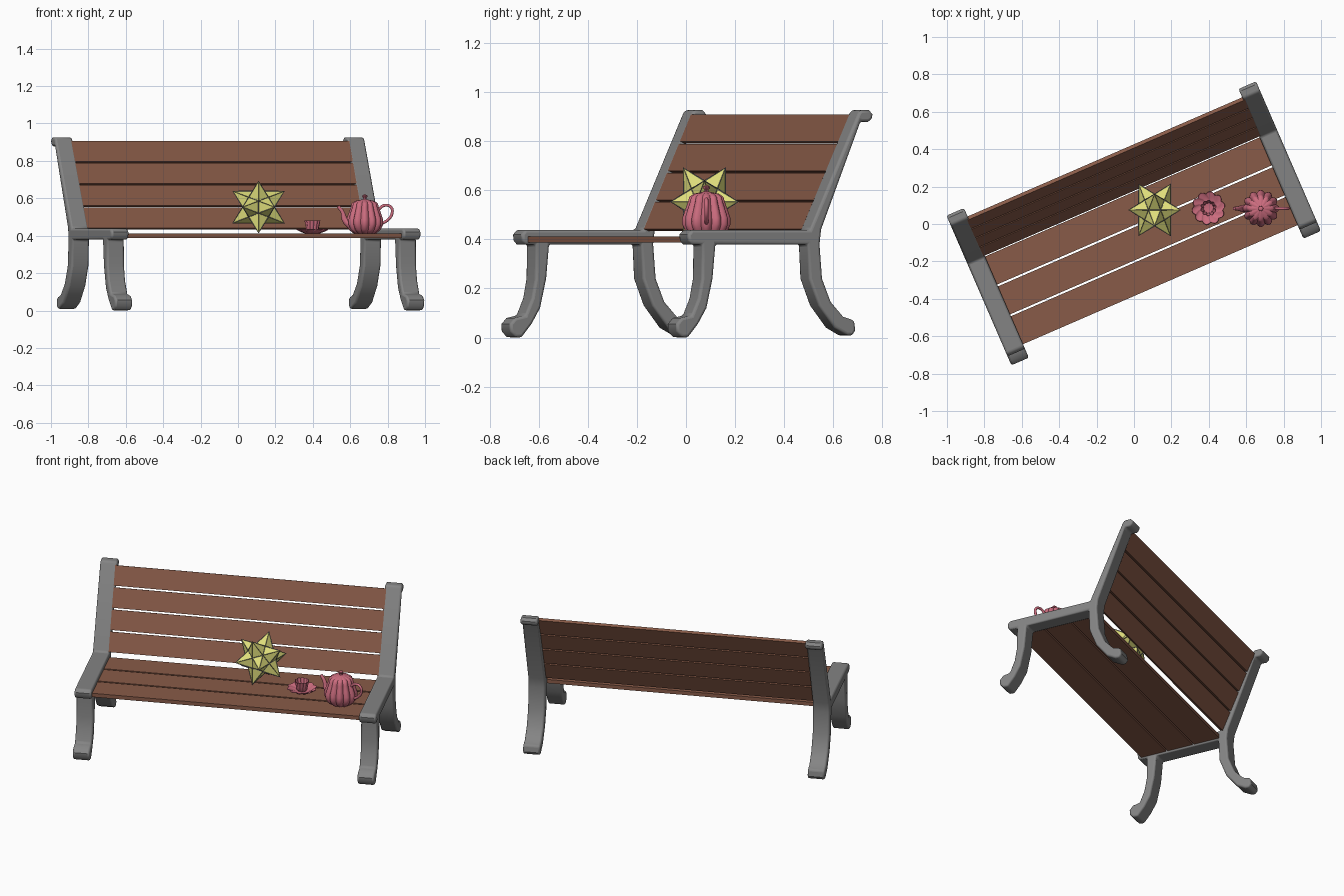
import bpy
import bmesh
from math import sin, cos, pi, radians, atan2, hypot
from mathutils import Matrix, Vector

cube = bpy.data.objects.get("Cube")
if cube:
    bpy.data.objects.remove(cube, do_unlink=True)


def material(name, rgb):
    mat = bpy.data.materials.new(name)
    mat.use_nodes = True
    colour = (*rgb, 1)
    mat.diffuse_color = colour
    mat.node_tree.nodes["Principled BSDF"].inputs["Base Color"].default_value = colour
    return mat


wood = material("brown wood", (.25, .105, .065))
iron = material("grey iron", (.23, .23, .23))
yellow = material("yellow paper", (.74, .73, .2))
wire = material("dark grey wire", (.16, .16, .18))
pink = material("pink china", (.6, .15, .21))

TURN = Matrix.Rotation(radians(23.45), 4, "Z")


def finish(name, bm, mat, matrix, smooth=None):
    """Turn a bmesh into a named object, optionally smooth below an angle."""
    bmesh.ops.recalc_face_normals(bm, faces=bm.faces[:])
    mesh = bpy.data.meshes.new(name)
    bm.to_mesh(mesh)
    bm.free()
    mesh.transform(matrix)
    mesh.materials.append(mat)
    if smooth:
        mesh.shade_smooth()
        mesh.set_sharp_from_angle(angle=radians(smooth))
    obj = bpy.data.objects.new(name, mesh)
    bpy.context.collection.objects.link(obj)
    return obj


def box(name, size, matrix, mat):
    bm = bmesh.new()
    bmesh.ops.create_cube(bm, size=1, matrix=Matrix.Diagonal((*size, 1)))
    return finish(name, bm, mat, matrix)


def extrude_outline(name, outline, x0, x1, mat):
    """Side outline of (y, z) points pushed along x."""
    bm = bmesh.new()
    face = bm.faces.new([bm.verts.new((x0, y, z)) for y, z in outline])
    result = bmesh.ops.extrude_face_region(bm, geom=[face])
    moved = [v for v in result["geom"] if isinstance(v, bmesh.types.BMVert)]
    bmesh.ops.translate(bm, verts=moved, vec=(x1 - x0, 0, 0))
    return finish(name, bm, mat, TURN, smooth=40)


def fluted_lathe(name, profile, place, lobes, depth, twist=0):
    """Lathe a (radius, z) profile with scalloped lobes around it."""
    bm = bmesh.new()
    count = lobes * 8
    rings = []
    for radius, z in profile:
        ring = []
        for i in range(count):
            a = 2 * pi * i / count
            r = radius * (1 - depth * (1 - abs(cos(a * lobes / 2))))
            b = a + twist * radius
            ring.append(bm.verts.new((r * cos(b), r * sin(b), z)))
        rings.append(ring)
    for low, high in zip(rings, rings[1:]):
        for i in range(count):
            j = (i + 1) % count
            bm.faces.new((low[i], low[j], high[j], high[i]))
    bmesh.ops.remove_doubles(bm, verts=bm.verts[:], dist=.0002)
    return finish(name, bm, pink, Matrix.Translation(place), smooth=50)


def tube(name, points, place):
    """Round tube through (x, z, radius) points."""
    curve = bpy.data.curves.new(name, "CURVE")
    curve.dimensions = "3D"
    curve.bevel_depth = 1
    curve.bevel_resolution = 3
    curve.use_fill_caps = True
    spline = curve.splines.new("BEZIER")
    spline.bezier_points.add(len(points) - 1)
    for p, (x, z, radius) in zip(spline.bezier_points, points):
        p.co = (x, 0, z)
        p.radius = radius
        p.handle_left_type = p.handle_right_type = "AUTO"
    curve.materials.append(pink)
    obj = bpy.data.objects.new(name, curve)
    obj.location = place
    bpy.context.collection.objects.link(obj)


# Bench end frames: seat rail, curled legs and leaning back post in one outline
rail_front = [(-.38, .42), (-.378, .395), (-.365, .38), (-.318, .38)]
front_leg = [(-.32, .24), (-.335, .16), (-.365, .09), (-.41, .08), (-.432, .055),
             (-.43, .025), (-.41, .003), (-.38, 0), (-.335, .055), (-.297, .12),
             (-.27, .24), (-.257, .38)]
back_leg = [(.15, .38), (.157, .24), (.2, .13), (.27, .04), (.325, .01), (.35, .008),
            (.364, .03), (.358, .07), (.31, .085), (.254, .146), (.216, .24), (.205, .38)]
back_post = [(.212, .44), (.387, .88), (.42, .878), (.438, .89), (.44, .91),
             (.425, .926), (.385, .926), (.376, .915), (.16, .438)]
frame_outline = rail_front + front_leg + back_leg + back_post + [(-.365, .438)]
for side, sign in (("left", 1), ("right", -1)):
    frame = extrude_outline(side + "_end_frame", frame_outline, sign * .8, sign * .902, iron)
    bevel = frame.modifiers.new("rounded rims", "BEVEL")
    bevel.width = .011
    bevel.segments = 3
    bevel.limit_method = "ANGLE"
    bevel.angle_limit = radians(50)

# Seat slats
for i in range(3):
    place = Matrix.Translation((0, -.272 + i * .174, .4))
    box(f"seat_slat_{i + 1}", (1.63, .163, .024), TURN @ place, wood)

# Back slats, leaning with the posts
low, high = Vector((0, .17, .433)), Vector((0, .384, .908))
run = high - low
lean = Matrix.Rotation(-atan2(run.y, run.z), 4, "X")
pitch = hypot(run.y, run.z) / 4
for i in range(4):
    place = Matrix.Translation(low.lerp(high, (i + .5) / 4))
    box(f"back_slat_{i + 1}", (1.63, .02, pitch - .01), TURN @ place @ lean, wood)

# Twelve-pointed star: spikes raised over a solid core
PHI = (1 + 5 ** .5) / 2
tips = []
for a in (-1, 1):
    for b in (-PHI, PHI):
        tips += [(a, b, 0), (b, 0, a), (0, a, b)]
hull = bmesh.new()
for tip in tips:
    hull.verts.new(tip)
bmesh.ops.convex_hull(hull, input=hull.verts[:])
star = bmesh.new()
for edge in hull.edges:
    valley = [f.calc_center_median() * .708 for f in edge.link_faces]
    for vert in edge.verts:
        star.faces.new([star.verts.new(p) for p in (vert.co, *valley)])
hull.free()
bmesh.ops.remove_doubles(star, verts=star.verts[:], dist=.001)
star_place = Matrix.Translation((.11, .075, .553)) @ Matrix.Scale(.085, 4)
edges = finish("star_edges", star.copy(), wire, star_place)
finish("star", star, yellow, star_place)
lines = edges.modifiers.new("edge wire", "WIREFRAME")
lines.thickness = .007
lines.use_even_offset = False

# Teapot
pot_place = (.678, .083, .412)
fluted_lathe("teapot_body", [
    (0, 0), (.06, 0), (.085, .02), (.099, .05), (.098, .075), (.086, .11),
    (.075, .14), (.07, .16), (.064, .165), (.05, .174), (.02, .18), (.009, .183),
    (.008, .19), (.014, .196), (.013, .204), (0, .21)], pot_place, 12, .14)
tube("teapot_spout", [(-.07, .04, .024), (-.105, .07, .017), (-.12, .115, .011),
                      (-.143, .145, .009)], pot_place)
tube("teapot_handle", [(.07, .125, .008), (.105, .15, .008), (.14, .14, .008),
                       (.145, .105, .008), (.12, .07, .008), (.085, .05, .008)], pot_place)

# Cup on a swirled saucer
cup_place = (.398, .085, .412)
fluted_lathe("saucer", [(0, 0), (.04, 0), (.065, .009), (.09, .022), (.088, .025),
                        (.062, .014), (.038, .006), (0, .006)], cup_place, 10, .14, 9)
fluted_lathe("cup", [(0, .006), (.025, .006), (.034, .02), (.037, .04), (.044, .07),
                     (.041, .07), (.034, .04), (.028, .018), (0, .014)], cup_place, 10, .14, 6)
